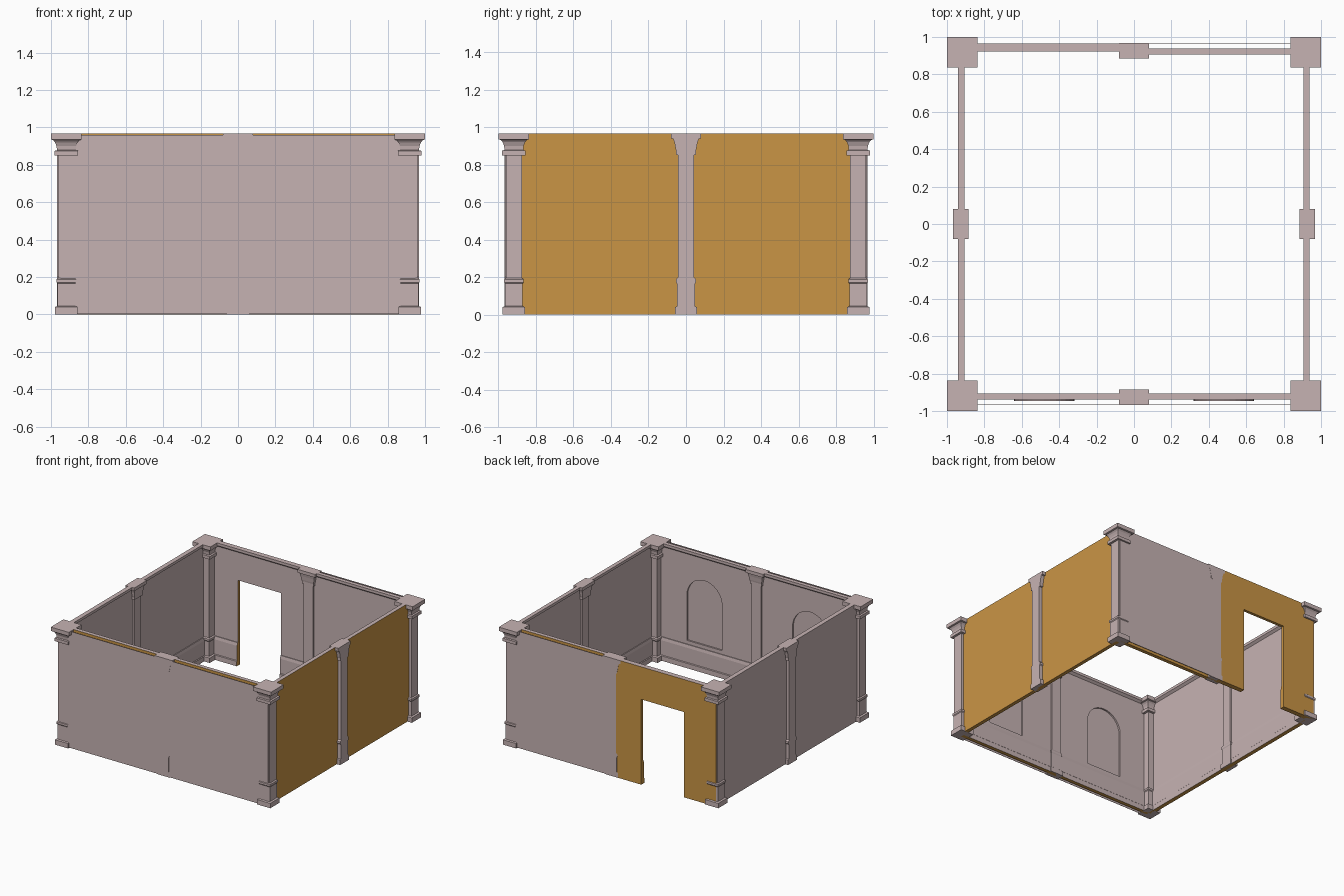
import bpy, bmesh
from math import pi, sin, cos
from mathutils import Matrix

cube = bpy.data.objects.get("Cube")
if cube:
    bpy.data.objects.remove(cube, do_unlink=True)


def material(name, color):
    m = bpy.data.materials.new(name)
    m.use_nodes = True
    m.diffuse_color = color
    m.node_tree.nodes["Principled BSDF"].inputs["Base Color"].default_value = color
    return m


STONE = material("pinkish_grey_stone", (0.565, 0.45, 0.45, 1))
OCHRE = material("ochre_backing", (0.59, 0.30, 0.06, 1))
SIDES = {"front": 0, "right": pi / 2, "back": pi, "left": -pi / 2}
H = 0.967     # wall height
SKIN = 0.966  # distance of the outer skin from the centre


def finish(name, bm, side="front"):
    """Turn a bmesh built on the front side into an object on any side."""
    bmesh.ops.recalc_face_normals(bm, faces=bm.faces)
    mesh = bpy.data.meshes.new(name)
    bm.to_mesh(mesh)
    bm.free()
    mesh.materials.append(STONE)
    mesh.materials.append(OCHRE)
    mesh.transform(Matrix.Rotation(SIDES[side], 4, "Z"))
    ob = bpy.data.objects.new(name, mesh)
    bpy.context.collection.objects.link(ob)
    return ob


def loft(rings):
    """Skin equal-length rings of points and cap both ends."""
    bm = bmesh.new()
    loops = [[bm.verts.new(p) for p in ring] for ring in rings]
    n = len(loops[0])
    for a, b in zip(loops, loops[1:]):
        for i in range(n):
            j = (i + 1) % n
            bm.faces.new((a[i], a[j], b[j], b[i]))
    bm.faces.new(loops[0])
    bm.faces.new(loops[-1])
    return bm


def paint(ob, rule):
    for p in ob.data.polygons:
        p.material_index = int(rule(p))


def wall_profile(outer, shift=0.0, bottom=0.0):
    """Section (y, z) with baseboard and cornice on the inner side."""
    inner = [(.908, 0), (.908, .04), (.913, .045), (.913, .165), (.918, .19),
             (.924, .19), (.924, .93), (.905, .945), (.905, H)]
    if bottom:
        inner = [(.924, bottom)] + [p for p in inner if p[1] > bottom]
    return [(-outer, bottom)] + [(-y - shift, z) for y, z in inner] + [(-outer, H)]


def wall(name, side, x0, x1, outer=.938, **kw):
    pts = wall_profile(outer, **kw)
    return finish(name, loft([[(x, y, z) for y, z in pts] for x in (x0, x1)]), side)


def arch(name, center, half, z0, spring, y0, y1):
    steps = 16
    pts = [(center + half, z0)]
    pts += [(center + half * cos(pi * i / steps), spring + half * sin(pi * i / steps))
            for i in range(steps + 1)]
    pts.append((center - half, z0))
    return finish(name, loft([[(x, y, z) for x, z in pts] for y in (y0, y1)]))


def box(name, side, x0, x1, y0, y1, z0, z1):
    ring = [(x0, y0), (x1, y0), (x1, y1), (x0, y1)]
    return finish(name, loft([[(x, y, z) for x, y in ring] for z in (z0, z1)]), side)


# Walls with ochre backs
front = wall("front_wall", "front", -.91, .91)
right = wall("right_wall", "right", -.91, .91)
left = wall("left_wall", "left", -.91, .91, outer=.942)
back = wall("back_wall_plain_half", "back", -.91, .05)

# Arched niches in the front wall, closed by thin plates behind
for cx, label in ((-.48, "right"), (.48, "left")):
    cutter = arch("niche_cutter", cx, .16, .22, .59, -.96, -.88)
    cutter.hide_render = True
    mod = front.modifiers.new("niche", "BOOLEAN")
    mod.operation, mod.solver, mod.object = "DIFFERENCE", "EXACT", cutter
    bpy.context.view_layer.objects.active = front
    bpy.ops.object.modifier_apply(modifier=mod.name)
    bpy.data.objects.remove(cutter, do_unlink=True)
    arch(label + "_niche_back", cx, .162, .218, .59, -.947, -.937)

outward = {front: (0, -1), right: (1, 0), back: (0, 1)}
for ob in (front, right, left, back):
    nx, ny = outward.get(ob, (0, 0))
    paint(ob, lambda p: p.normal.x * nx + p.normal.y * ny > .9 or p.center.z < .001)

# Doorway half of the back wall: two piers and a lintel
D0, D1, DTOP = .27, .66, .70
for name, x0, x1, bottom in (("door_inner_pier", .02, D0, 0),
                             ("door_outer_pier", D1, .95, 0),
                             ("door_lintel", D0, D1, DTOP)):
    ob = wall(name, "back", x0, x1, outer=SKIN, shift=.018, bottom=bottom)
    paint(ob, lambda p: p.normal.y > .9 or abs(p.normal.x) > .9
          or (p.normal.z < -.9 and p.center.z < DTOP + .01))

# Flat stone skins outside the front and the plain back half
box("front_skin", "front", -.95, .95, -SKIN, -SKIN + .003, .003, .96)
box("back_skin", "back", -.95, .04, -SKIN, -SKIN + .003, .003, .96)

# Square corner columns: (half width, height)
COLUMN = [(.06, 0), (.06, .04), (.047, .045), (.047, .165), (.052, .172),
          (.052, .188), (.043, .195), (.043, .85), (.062, .85), (.062, .875),
          (.05, .878), (.052, .9), (.06, .92), (.07, .932), (.082, .935), (.082, H)]
C = .918
for sx, lx in ((-1, "right"), (1, "left")):
    for sy, ly in ((-1, "front"), (1, "back")):
        rings = [[(sx * C + a * h, sy * C + b * h, z)
                  for a, b in ((-1, -1), (1, -1), (1, 1), (-1, 1))] for h, z in COLUMN]
        finish(ly + "_" + lx + "_column", loft(rings))

# Pilasters in the middle of each wall, flat on the outside
PILASTER = [(.058, 0), (.058, .04), (.048, .045), (.048, .165), (.053, .172),
            (.053, .188), (.042, .2), (.042, .85), (.052, .853), (.052, .872),
            (.056, .885), (.061, .915), (.068, .937), (.081, .94), (.081, H)]
for side in SIDES:
    rings = []
    for h, z in PILASTER:
        y0, y1 = -SKIN - .001, -SKIN + .03 + .62 * h
        rings.append([(-h, y0, z), (h, y0, z), (h, y1, z), (-h, y1, z)])
    finish(side + "_pilaster", loft(rings), side)
